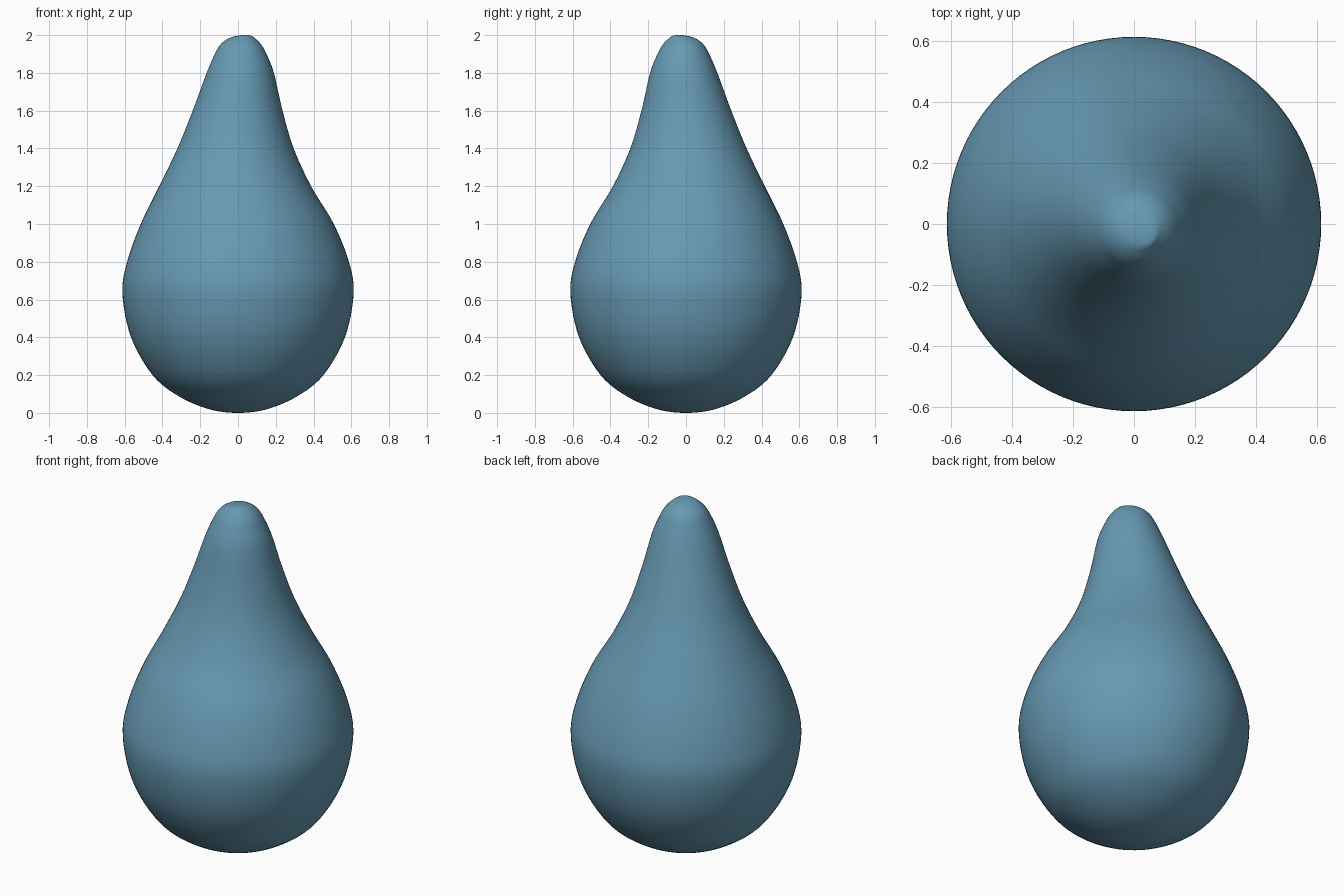
import bpy, bmesh, math
from mathutils import Vector

if "Cube" in bpy.data.objects:
    bpy.data.objects.remove(bpy.data.objects["Cube"])

SEGMENTS = 96
STEPS = 6

# Profile: height, radius, sideways lean (towards +x and -y)
PROFILE = [
    (0.0, 0.0, 0), (0.02, 0.155, 0), (0.09, 0.317, 0), (0.2, 0.452, 0), (0.4, 0.566, 0),
    (0.63, 0.612, 0), (0.8, 0.587, 0), (1.0, 0.511, -0.004), (1.2, 0.402, -0.015),
    (1.4, 0.308, -0.013), (1.6, 0.238, -0.002), (1.8, 0.178, 0.012),
    (1.9, 0.137, 0.014), (1.95, 0.108, 0.015), (1.982, 0.072, 0.02),
    (1.997, 0.035, 0.034), (2.0, 0.0, 0.04),
]


def catmull(p0, p1, p2, p3, t):
    return 0.5 * (2 * p1 + (p2 - p0) * t + (2 * p0 - 5 * p1 + 4 * p2 - p3) * t * t
                  + (3 * p1 - p0 - 3 * p2 + p3) * t ** 3)


# Smooth the profile, mirrored over each pole so the ends are rounded
pts = [Vector(p) for p in PROFILE]
flip = lambda p: Vector((p.x, -p.y, p.z))
ext = [flip(pts[1])] + pts + [flip(pts[-2])]
rings = [catmull(*ext[i:i + 4], k / STEPS)
         for i in range(len(pts) - 1) for k in range(STEPS)][1:]

# Teardrop body
bm = bmesh.new()
loops = []
for z, r, lean in rings:
    loops.append([bm.verts.new((lean + r * math.cos(a), -lean + r * math.sin(a), z))
                  for a in (2 * math.pi * s / SEGMENTS for s in range(SEGMENTS))])
bottom = bm.verts.new((0, 0, 0))
tip = bm.verts.new((0.04, -0.04, 2.0))
for s in range(SEGMENTS):
    n = (s + 1) % SEGMENTS
    bm.faces.new((bottom, loops[0][n], loops[0][s]))
    bm.faces.new((tip, loops[-1][s], loops[-1][n]))
    for a, b in zip(loops, loops[1:]):
        bm.faces.new((a[s], a[n], b[n], b[s]))
for f in bm.faces:
    f.smooth = True
mesh = bpy.data.meshes.new("teardrop_body")
bm.to_mesh(mesh)
bm.free()

# Single blue colour
blue = bpy.data.materials.new("soft blue")
blue.diffuse_color = (0.135, 0.32, 0.45, 1)
blue.use_nodes = True
blue.node_tree.nodes["Principled BSDF"].inputs["Base Color"].default_value = blue.diffuse_color
mesh.materials.append(blue)
body = bpy.data.objects.new("teardrop_body", mesh)
bpy.context.collection.objects.link(body)
